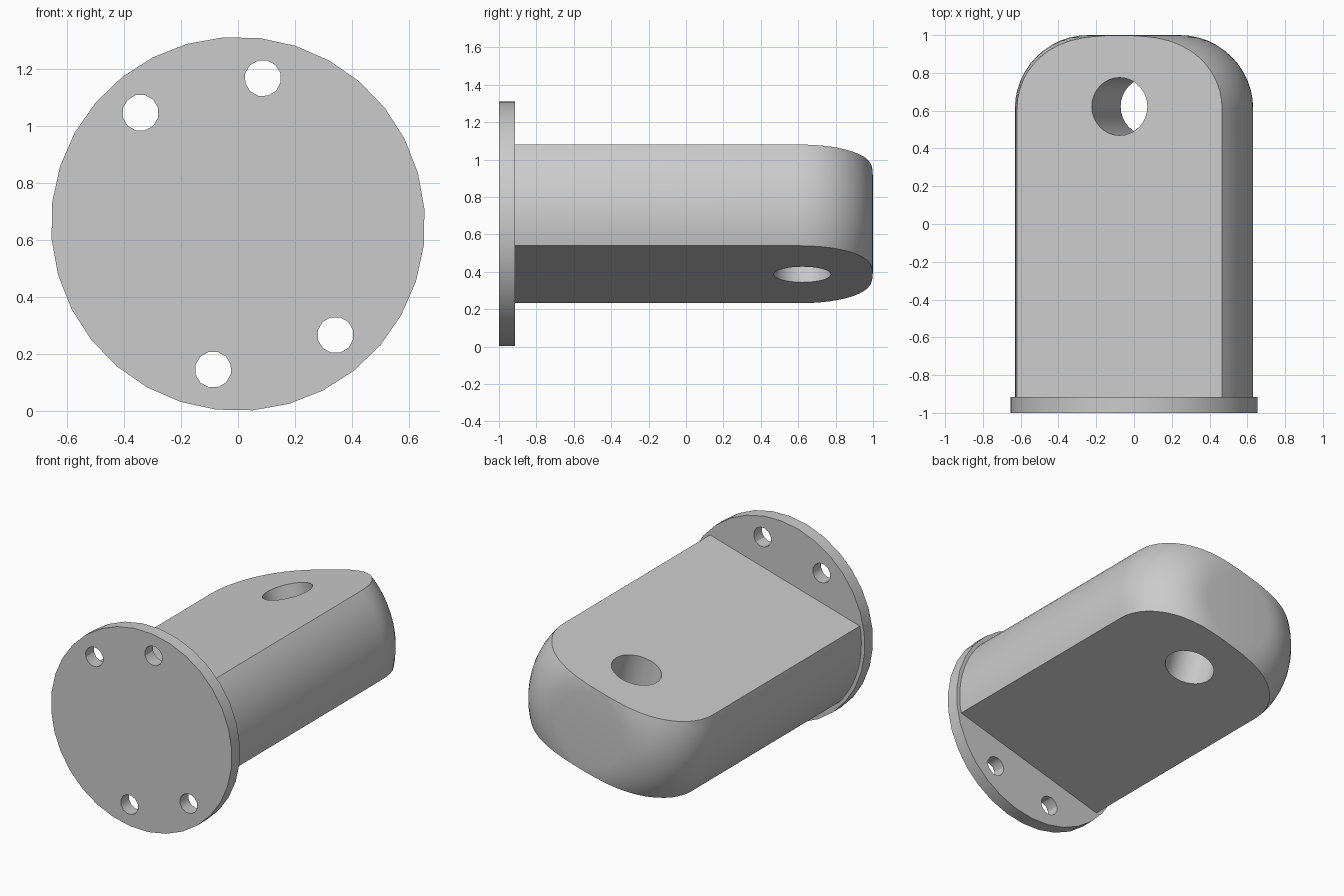
import bpy, bmesh, math
from mathutils import Matrix, Vector

if "Cube" in bpy.data.objects:
    bpy.data.objects.remove(bpy.data.objects["Cube"])

FLANGE_R, LUG_R = 0.656, 0.631
HALF_THICK = 0.281
FRONT, FLANGE_BACK, END = -1.0, -0.915, 1.0
CORNER = 0.39
# local frame: part axis along y, whole part rolled about that axis
PLACE = Matrix.Translation((0, 0, FLANGE_R)) @ Matrix.Rotation(math.radians(-15.8), 4, 'Y')
ALONG_Y = Matrix.Rotation(math.radians(90), 4, 'X')

grey = bpy.data.materials.new("light grey")
grey.use_nodes = True
colour = (0.6, 0.6, 0.6, 1)
grey.diffuse_color = colour
grey.node_tree.nodes["Principled BSDF"].inputs["Base Color"].default_value = colour


def finish(name, bm):
    bmesh.ops.recalc_face_normals(bm, faces=bm.faces)
    mesh = bpy.data.meshes.new(name)
    bm.to_mesh(mesh)
    bm.free()
    mesh.transform(PLACE)
    mesh.materials.append(grey)
    ob = bpy.data.objects.new(name, mesh)
    bpy.context.collection.objects.link(ob)
    return ob


def cylinder(name, centre, radius, depth, sides, turn=Matrix()):
    bm = bmesh.new()
    bmesh.ops.create_cone(bm, cap_ends=True, segments=sides, radius1=radius, radius2=radius,
                          depth=depth, matrix=Matrix.Translation(centre) @ turn)
    return finish(name, bm)


def drill(target, cutter):
    cutter.hide_render = True
    mod = target.modifiers.new("hole", 'BOOLEAN')
    mod.operation, mod.solver, mod.object = 'DIFFERENCE', 'EXACT', cutter
    bpy.context.view_layer.objects.active = target
    bpy.ops.object.modifier_apply(modifier=mod.name)
    bpy.data.objects.remove(cutter)


def smooth(ob):
    bpy.ops.object.select_all(action='DESELECT')
    ob.select_set(True)
    bpy.context.view_layer.objects.active = ob
    bpy.ops.object.shade_smooth_by_angle(angle=math.radians(30))


# Round mounting flange with four bolt holes
flange = cylinder("mounting_flange", (0, (FRONT + FLANGE_BACK) / 2, 0), FLANGE_R,
                  FLANGE_BACK - FRONT, 32, ALONG_Y @ Matrix.Rotation(math.pi / 2, 4, 'Z'))
for sx in (-1, 1):
    for sz in (-1, 1):
        drill(flange, cylinder("bolt_hole", (sx * 0.223, FRONT, sz * 0.468), 0.064, 0.5, 12, ALONG_Y))
smooth(flange)

# Lug: turned bar with a rounded end
bm = bmesh.new()
arc = [math.radians(90 * i / 12) for i in range(13)]
profile = [(0, FLANGE_BACK - 0.03), (LUG_R, FLANGE_BACK - 0.03)]
profile += [(LUG_R - CORNER + CORNER * math.cos(a), END - CORNER + CORNER * math.sin(a)) for a in arc]
profile.append((0, END))
verts = [bm.verts.new((r, y, 0)) for r, y in profile]
edges = [bm.edges.new(pair) for pair in zip(verts, verts[1:])]
bmesh.ops.spin(bm, geom=verts + edges, cent=(0, 0, 0), axis=(0, 1, 0), angle=math.tau, steps=64)
bmesh.ops.remove_doubles(bm, verts=bm.verts, dist=1e-5)

# Two parallel flats cut along the bar
for side in (-1, 1):
    cut = bmesh.ops.bisect_plane(bm, geom=bm.verts[:] + bm.edges[:] + bm.faces[:],
                                 plane_co=Vector((0, 0, side * HALF_THICK)),
                                 plane_no=Vector((0, 0, side)), clear_outer=True)
    rim = [e for e in cut["geom_cut"] if isinstance(e, bmesh.types.BMEdge)]
    bmesh.ops.contextual_create(bm, geom=rim)
lug = finish("lug", bm)

# Pin hole through the flats
drill(lug, cylinder("pin_hole", (0, 0.622, 0), 0.153, 1.0, 32))
smooth(lug)
